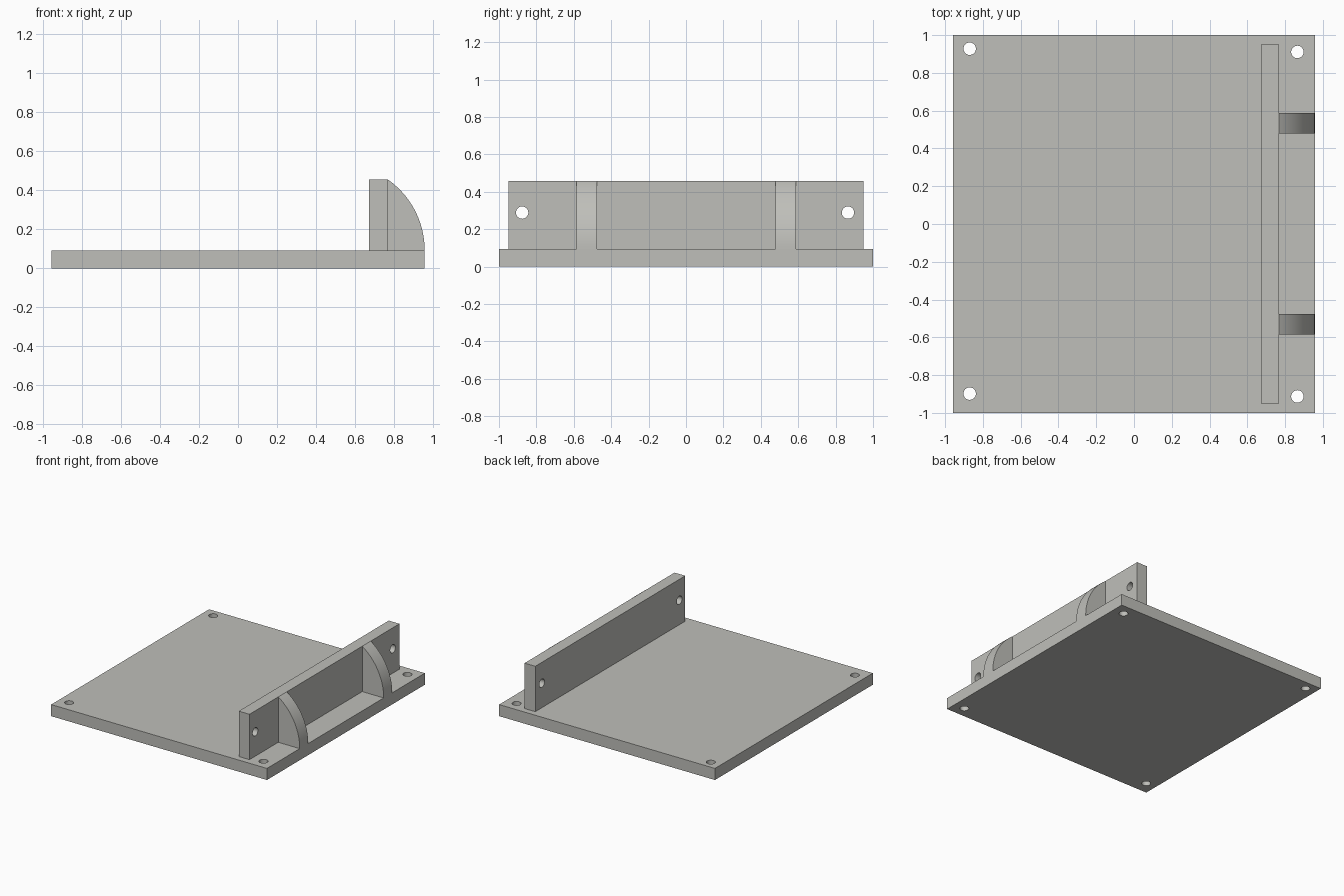
import bpy, bmesh, math
from mathutils import Matrix

if "Cube" in bpy.data.objects:
    bpy.data.objects.remove(bpy.data.objects["Cube"])

grey = bpy.data.materials.new("light grey")
grey.diffuse_color = (0.52, 0.52, 0.49, 1)
grey.use_nodes = True
grey.node_tree.nodes["Principled BSDF"].inputs["Base Color"].default_value = grey.diffuse_color

BASE_TOP, WALL_TOP = 0.093, 0.457
EDGE_X, WALL_X0, WALL_X1 = 0.957, 0.672, 0.767
HOLE_R = 0.033


def finish(name, bm):
    bmesh.ops.recalc_face_normals(bm, faces=bm.faces)
    mesh = bpy.data.meshes.new(name)
    bm.to_mesh(mesh)
    bm.free()
    mesh.materials.append(grey)
    obj = bpy.data.objects.new(name, mesh)
    bpy.context.collection.objects.link(obj)
    return obj


def box(name, lo, hi):
    bm = bmesh.new()
    size = [b - a for a, b in zip(lo, hi)]
    mid = [(a + b) / 2 for a, b in zip(lo, hi)]
    bmesh.ops.create_cube(bm, size=1, matrix=Matrix.Translation(mid) @ Matrix.Diagonal((*size, 1)))
    return finish(name, bm)


def drill(obj, centres, axis):
    """Cut round through holes along the given axis."""
    bm = bmesh.new()
    turn = Matrix.Rotation(math.pi / 2, 4, 'Y') if axis == 'X' else Matrix()
    for c in centres:
        bmesh.ops.create_cone(bm, cap_ends=True, segments=32, radius1=HOLE_R, radius2=HOLE_R,
                              depth=0.3, matrix=Matrix.Translation(c) @ turn)
    cutter = finish(obj.name + "_hole_cutter", bm)
    cutter.hide_render = True
    mod = obj.modifiers.new("holes", 'BOOLEAN')
    mod.operation, mod.solver, mod.object = 'DIFFERENCE', 'EXACT', cutter
    select(obj)
    bpy.ops.object.modifier_apply(modifier=mod.name)
    bpy.data.objects.remove(cutter)


def select(obj):
    bpy.ops.object.select_all(action='DESELECT')
    obj.select_set(True)
    bpy.context.view_layer.objects.active = obj


def gusset(name, y0, y1):
    """Curved rib: circular arc from the top of the wall down to the base edge."""
    run, rise = EDGE_X - WALL_X1, WALL_TOP - BASE_TOP
    r = (run ** 2 + rise ** 2) / (2 * run)
    end = math.asin(rise / r)
    n = 24
    pts = [(WALL_X1, BASE_TOP)]
    for i in range(n + 1):
        a = end * i / n
        pts.append((EDGE_X - r + r * math.cos(a), BASE_TOP + r * math.sin(a)))
    bm = bmesh.new()
    face = bm.faces.new([bm.verts.new((x, y0, z)) for x, z in pts])
    ext = bmesh.ops.extrude_face_region(bm, geom=[face], use_keep_orig=True)
    verts = [v for v in ext["geom"] if isinstance(v, bmesh.types.BMVert)]
    bmesh.ops.translate(bm, verts=verts, vec=(0, y1 - y0, 0))
    return finish(name, bm)


# Base plate with four corner holes
base = box("base_plate", (-EDGE_X, -1, 0), (EDGE_X, 1, BASE_TOP))
drill(base, [(-0.87, 0.928, 0.05), (0.865, 0.911, 0.05),
             (-0.87, -0.898, 0.05), (0.865, -0.913, 0.05)], 'Z')

# Upright wall with a hole near each end
wall = box("upright_wall", (WALL_X0, -0.95, BASE_TOP), (WALL_X1, 0.95, WALL_TOP))
drill(wall, [(0.72, -0.876, 0.289), (0.72, 0.866, 0.289)], 'X')

# Two curved ribs bracing the wall
ribs = [gusset("front_rib", -0.585, -0.477), gusset("back_rib", 0.479, 0.587)]

for part in [base, wall] + ribs:
    select(part)
    bpy.ops.object.shade_smooth_by_angle(angle=math.radians(30))
